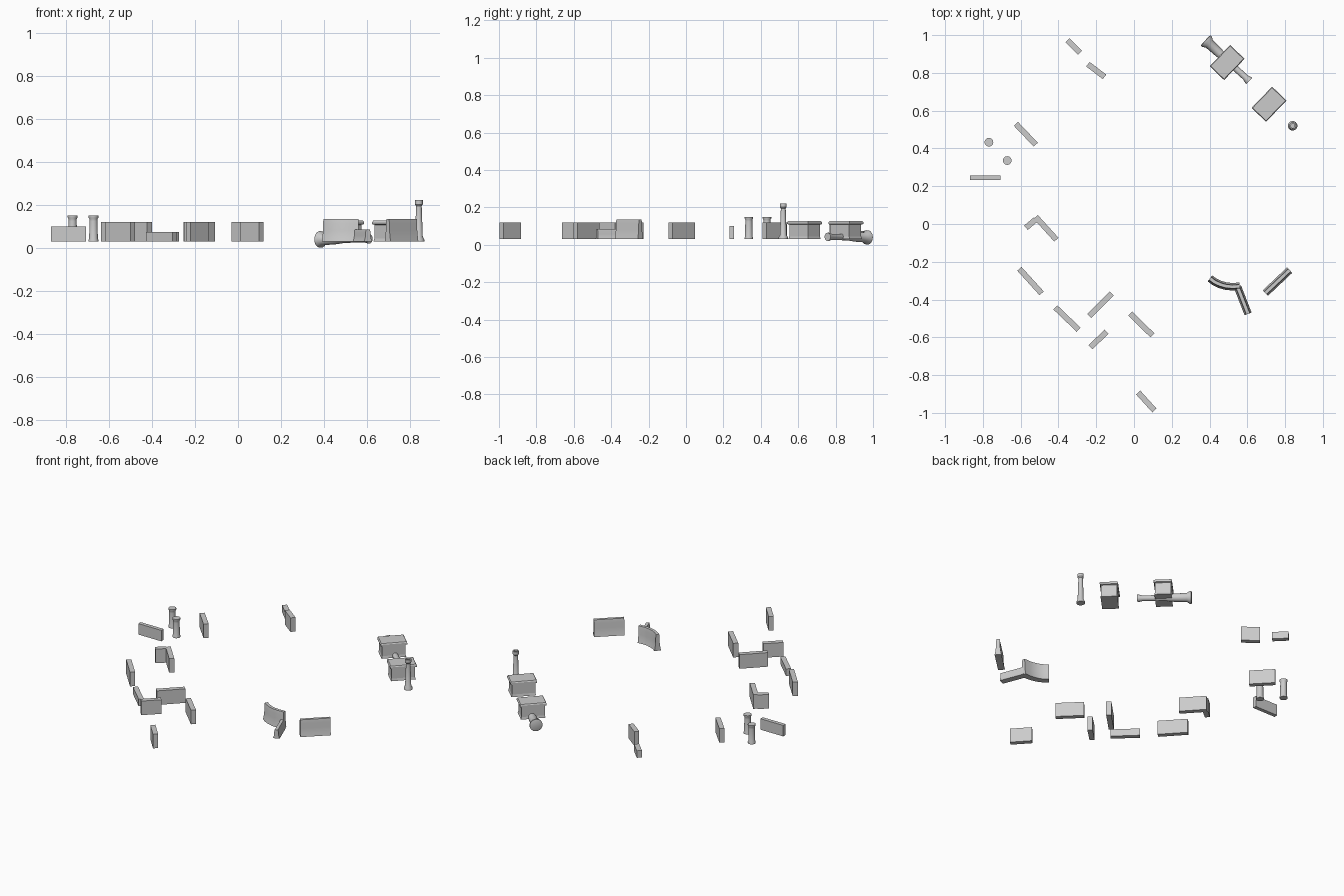
import bpy, bmesh, math
from mathutils import Vector, Matrix

if "Cube" in bpy.data.objects:
    bpy.data.objects.remove(bpy.data.objects["Cube"])

BASE = 0.03  # underside of the walls


def finish(name, bm, smooth=False):
    bmesh.ops.recalc_face_normals(bm, faces=bm.faces)
    me = bpy.data.meshes.new(name)
    bm.to_mesh(me)
    bm.free()
    ob = bpy.data.objects.new(name, me)
    bpy.context.collection.objects.link(ob)
    if smooth:
        bpy.context.view_layer.objects.active = ob
        ob.select_set(True)
        bpy.ops.object.shade_smooth_by_angle(angle=math.radians(35))
        ob.select_set(False)
    return ob


def sweep(name, path, profile, smooth=False):
    """Carry an upright (offset, z) profile along a ground path, capped ends."""
    bm = bmesh.new()
    pts = [Vector(p) for p in path]
    rings = []
    for i, p in enumerate(pts):
        t = (pts[min(i + 1, len(pts) - 1)] - pts[max(i - 1, 0)]).normalized()
        n = Vector((-t.y, t.x))
        rings.append([bm.verts.new((p.x + n.x * o, p.y + n.y * o, z)) for o, z in profile])
    k = len(profile)
    for a, b in zip(rings, rings[1:]):
        for j in range(k):
            bm.faces.new((a[j], a[(j + 1) % k], b[(j + 1) % k], b[j]))
    bm.faces.new(rings[0])
    bm.faces.new(rings[-1])
    return finish(name, bm, smooth)


def wall(name, a, b, top=0.12, t=0.015):
    sweep(name, [a, b], [(-t, BASE), (t, BASE), (t, top), (-t, top)])


def lathe(name, profile, origin, axis=(0, 0, 1), n=24):
    """Closed turned solid: profile is (radius, distance along axis)."""
    bm = bmesh.new()
    rot = Vector(axis).to_track_quat('Z', 'Y').to_matrix().to_4x4()
    m = Matrix.Translation(origin) @ rot
    rings = [[bm.verts.new(m @ Vector((r * math.cos(2 * math.pi * i / n),
                                       r * math.sin(2 * math.pi * i / n), h)))
              for i in range(n)] for r, h in profile]
    for a, b in zip(rings, rings[1:]):
        for i in range(n):
            j = (i + 1) % n
            bm.faces.new((a[i], a[j], b[j], b[i]))
    bm.faces.new(rings[0])
    bm.faces.new(rings[-1])
    return finish(name, bm, True)


def stacked_box(name, centre, angle, layers):
    """Rectangular tower from (length, width, z) layers."""
    bm = bmesh.new()
    m = Matrix.Translation((*centre, 0)) @ Matrix.Rotation(angle, 4, 'Z')
    rings = [[bm.verts.new(m @ Vector((sx * l / 2, sy * w / 2, z)))
              for sx, sy in ((-1, -1), (1, -1), (1, 1), (-1, 1))] for l, w, z in layers]
    for a, b in zip(rings, rings[1:]):
        for i in range(4):
            j = (i + 1) % 4
            bm.faces.new((a[i], a[j], b[j], b[i]))
    bm.faces.new(rings[0])
    bm.faces.new(rings[-1])
    return finish(name, bm)


# Straight upright barriers
for i, (a, b, top) in enumerate([
    ((-0.607, -0.237), (-0.489, -0.367), 0.12),
    ((-0.416, -0.442), (-0.293, -0.560), 0.075),
    ((-0.237, -0.487), (-0.118, -0.368), 0.12),
    ((-0.230, -0.652), (-0.145, -0.570), 0.12),
    ((-0.020, -0.474), (0.098, -0.590), 0.12),
    ((0.022, -0.892), (0.108, -0.987), 0.12),
    ((-0.625, 0.530), (-0.520, 0.420), 0.12),
    ((-0.244, 0.846), (-0.156, 0.779), 0.12),
    ((-0.352, 0.974), (-0.285, 0.907), 0.075),
    ((-0.520, 0.037), (-0.411, -0.083), 0.12),
    ((-0.572, -0.020), (-0.520, 0.024), 0.12),
]):
    wall(f"barrier_{i + 1}", a, b, top)
wall("low_barrier", (-0.868, 0.245), (-0.706, 0.245), 0.10, 0.012)

# Concave-sided barriers with a narrow top
def flared(top):
    h = top - BASE
    side = [(0.020, BASE), (0.016, BASE + 0.2 * h), (0.012, BASE + 0.5 * h),
            (0.012, BASE + 0.8 * h), (0.009, top)]
    return side + [(-o, z) for o, z in reversed(side)]


sweep("curved_barrier", [(0.402, -0.288), (0.426, -0.306), (0.455, -0.320), (0.487, -0.329),
                         (0.520, -0.332), (0.560, -0.330)], flared(0.135), True)
sweep("curved_barrier_leg", [(0.548, -0.332), (0.604, -0.476)], flared(0.085), True)
sweep("flared_barrier", [(0.695, -0.366), (0.824, -0.244)], flared(0.135), True)

# Short round posts with a waist
post = [(0.023, BASE), (0.023, 0.037), (0.020, 0.045), (0.019, 0.125),
        (0.019, 0.135), (0.023, 0.142), (0.023, 0.15)]
for i, p in enumerate([(-0.768, 0.433), (-0.671, 0.336)]):
    lathe(f"post_{i + 1}", post, (*p, 0))

# Tall tapered chimney with a hollow cap
lathe("chimney", [(0.025, BASE), (0.025, 0.040), (0.018, 0.052), (0.013, 0.195), (0.018, 0.202),
                  (0.018, 0.222), (0.011, 0.222), (0.011, 0.20)], (0.84, 0.52, 0))

# Two lidded blocks
layers = [(0.146, 0.098, BASE), (0.138, 0.092, 0.045), (0.138, 0.092, 0.108),
          (0.156, 0.106, 0.111), (0.156, 0.106, 0.121), (0.148, 0.098, 0.127)]
for i, c in enumerate([(0.493, 0.855), (0.715, 0.634)]):
    stacked_box(f"block_{i + 1}", c, math.radians(46), layers)

# Pipe through the first block, wide bell at the rear and a small one in front
start, end = Vector((0.378, 0.973, 0.040)), Vector((0.610, 0.757, 0.043))
length = (end - start).length
lathe("pipe", [(0.030, 0), (0.038, 0.003), (0.038, 0.012), (0.027, 0.028), (0.024, 0.10),
               (0.018, 0.16), (0.016, length - 0.03), (0.022, length - 0.008), (0.022, length)],
      start, end - start)
